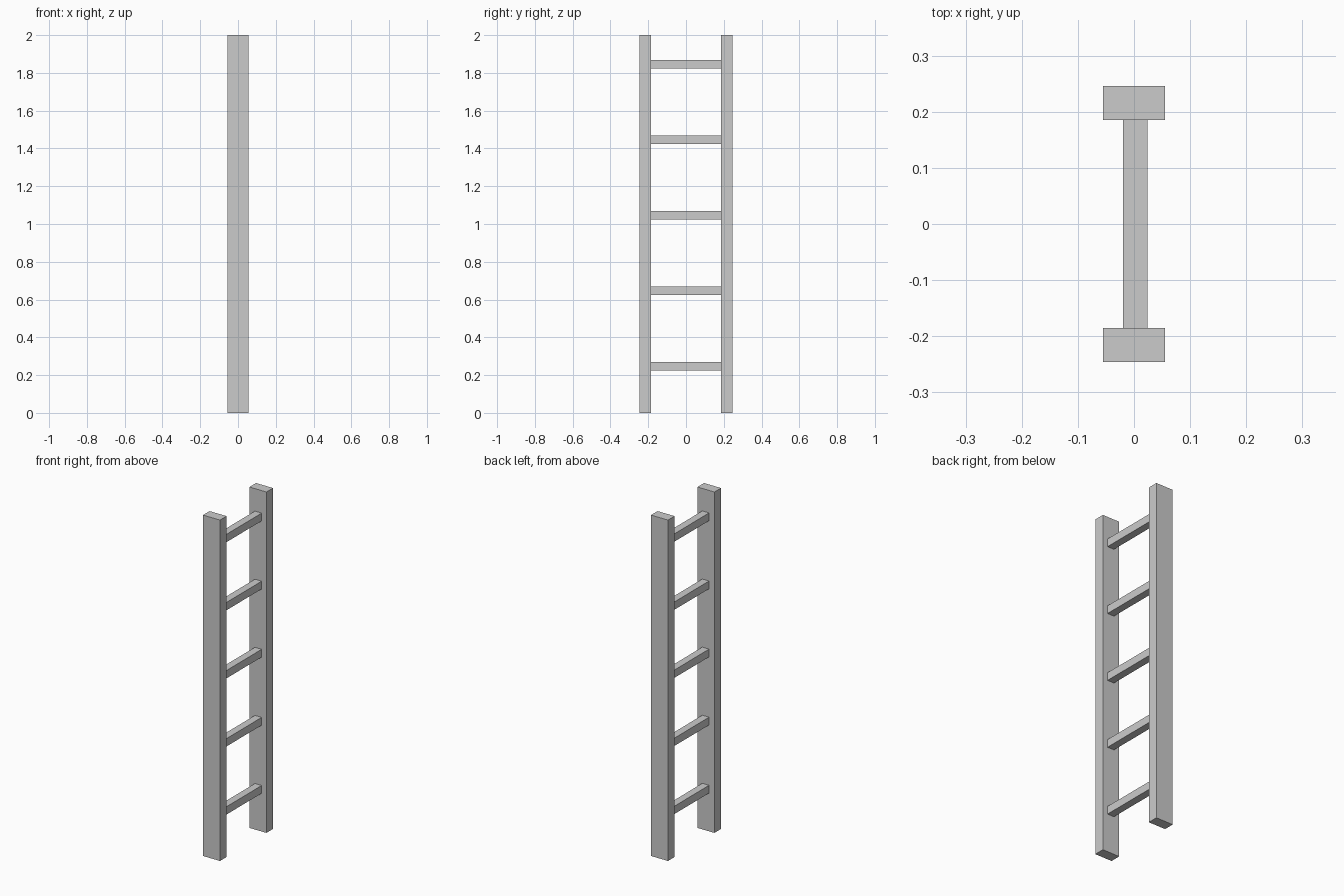
import bpy

if "Cube" in bpy.data.objects:
    bpy.data.objects.remove(bpy.data.objects["Cube"])


def box(name, lo, hi):
    """Axis-aligned box between two corners."""
    centre = [(a + b) / 2 for a, b in zip(lo, hi)]
    size = [b - a for a, b in zip(lo, hi)]
    bpy.ops.mesh.primitive_cube_add(size=1, location=centre)
    obj = bpy.context.object
    obj.name = name
    obj.scale = size
    bpy.ops.object.transform_apply(location=False, rotation=False, scale=True)
    return obj


INNER, OUTER = 0.185, 0.246

# Two upright side rails
box("front_rail", (-0.055, -OUTER, 0), (0.055, -INNER, 2))
box("back_rail", (-0.055, INNER, 0), (0.055, OUTER, 2))

# Five evenly spaced square rungs between the rails
for i in range(5):
    z = 0.247 + i * 0.3995
    box(f"rung_{i + 1}", (-0.02, -INNER, z - 0.023), (0.024, INNER, z + 0.023))
